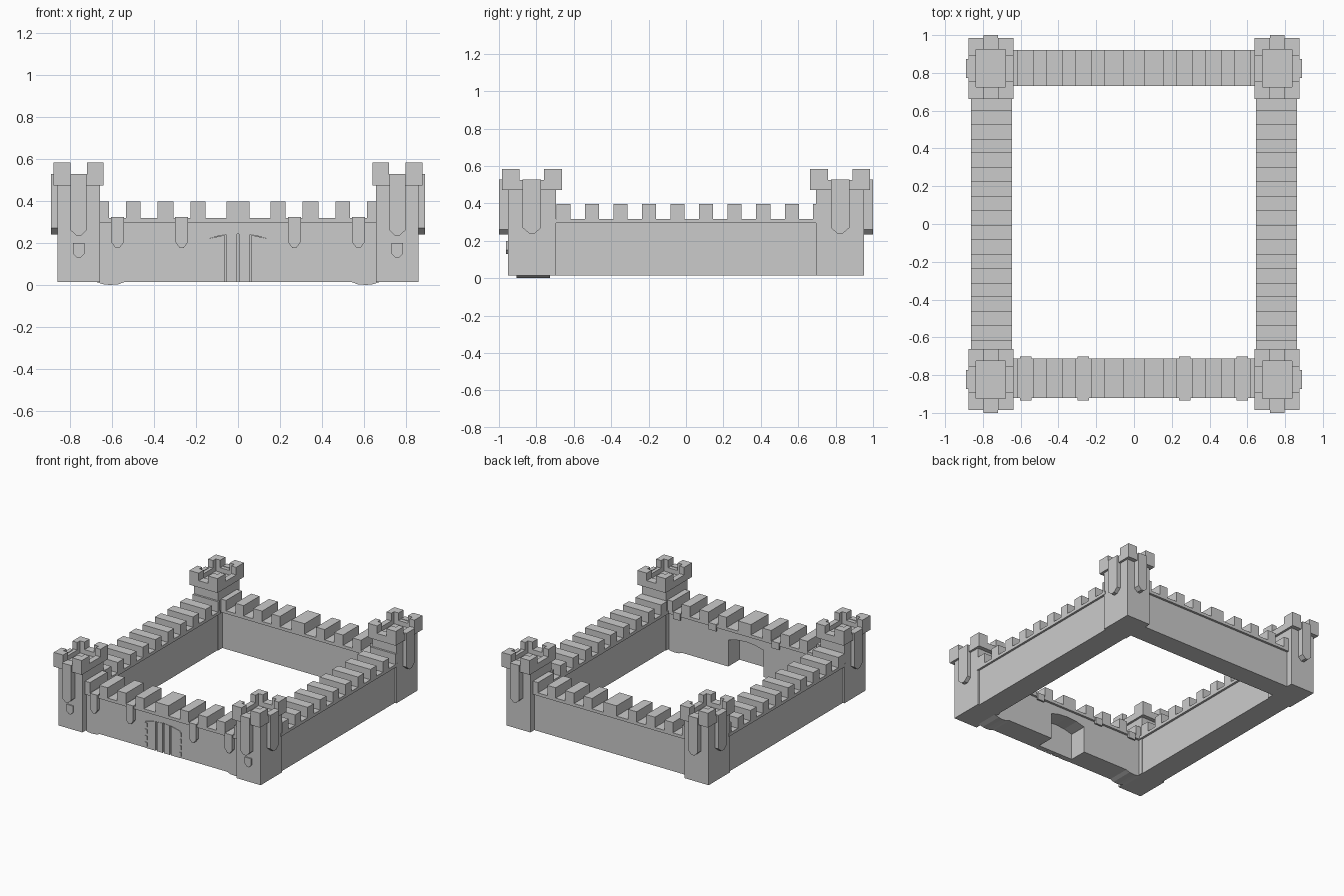
import bpy, bmesh
from mathutils import Vector

if "Cube" in bpy.data.objects:
    bpy.data.objects.remove(bpy.data.objects["Cube"])


def make(name, parts):
    """Each part is (2D outline, axis, start, end), extruded along the axis; all joined into one object."""
    bm = bmesh.new()
    for pts, axis, a, b in parts:
        def co(p, t):
            return {'x': (t, p[0], p[1]), 'y': (p[0], t, p[1]), 'z': (p[0], p[1], t)}[axis]
        lo = [bm.verts.new(co(p, a)) for p in pts]
        hi = [bm.verts.new(co(p, b)) for p in pts]
        n = len(pts)
        faces = [bm.faces.new(lo), bm.faces.new(hi)]
        for i in range(n):
            j = (i + 1) % n
            faces.append(bm.faces.new((lo[i], lo[j], hi[j], hi[i])))
        bmesh.ops.recalc_face_normals(bm, faces=faces)
    me = bpy.data.meshes.new(name)
    bm.to_mesh(me)
    bm.free()
    ob = bpy.data.objects.new(name, me)
    bpy.context.collection.objects.link(ob)
    return ob


def box(x0, x1, y0, y1, z0, z1):
    x0, x1 = sorted((x0, x1))
    y0, y1 = sorted((y0, y1))
    return ([(x0, y0), (x1, y0), (x1, y1), (x0, y1)], 'z', z0, z1)


def pennant(c, w, top, side, tip):
    """Hanging banner outline with a clipped pointed end."""
    return [(c - w, top), (c + w, top), (c + w, side), (c + w * .3, tip),
            (c - w * .3, tip), (c - w, side)]


BASE, FLOOR, CAP, WALL_TOP = .014, .318, .295, .397
TX, TY = .758, .824          # tower centre

for sx, xn in ((-1, "left"), (1, "right")):
    for sy, yn in ((-1, "front"), (1, "back")):
        cx, cy = sx * TX, sy * TY
        tag = f"{yn}_{xn}"
        # Tower shaft
        make("tower_shaft_" + tag, [box(cx - .102, cx + .102, cy - .129, cy + .129, BASE, .48)])
        # Tower head: solid floor, low parapet ring, raised L-shaped corners
        hx, hy, ix, iy, gx, gy = .119, .161, .078, .1, .04, .066
        parts = [box(cx - hx, cx + hx, cy - hy, cy + hy, .473, .49)]
        for s in (-1, 1):
            parts.append(box(cx - gx, cx + gx, cy + s * iy, cy + s * hy, .49, .525))
            parts.append(box(cx + s * ix, cx + s * hx, cy - gy, cy + gy, .49, .525))
            for t in (-1, 1):
                ell = [(gx, hy), (hx, hy), (hx, gy), (ix, gy), (ix, iy), (gx, iy)]
                parts.append(([(cx + s * p, cy + t * q) for p, q in ell], 'z', .49, .583))
        make("tower_battlement_" + tag, parts)
        # Banners draped over the two outer sides
        yo, xo = cy + sy * .129, cx + sx * .102
        make("tower_banner_" + tag, [
            (pennant(cx, .038, .529, .26, .235), 'y', yo, sy * 1.0),
            (pennant(cy, .05, .529, .27, .24), 'x', xo, sx * .89),
        ])
        # Small shield on the front towers
        if sy < 0:
            make("tower_shield_" + tag, [(pennant(cx, .028, .2, .15, .13), 'y', -.953, -.962)])


def merlon_wall(name, along_x, a, b, spans, ends):
    """Overhanging walkway slab with merlons across its full thickness."""
    def put(u0, u1, z0, z1):
        return box(u0, u1, a, b, z0, z1) if along_x else box(a, b, u0, u1, z0, z1)
    parts = [put(-ends, ends, CAP, FLOOR)]
    parts += [put(u0, u1, FLOOR, WALL_TOP) for u0, u1 in spans]
    make(name, parts)


half = [(.154, .226), (.306, .382), (.463, .534), (.613, .67)]
x_spans = [(-.055, .055)] + half + [(-b, -a) for a, b in half]
y_spans = [(-.692 + .1525 * i, -.617 + .1525 * i) for i in range(9)] + [(.68, .7)]

# Wall tops
merlon_wall("front_wall_top", True, -.922, -.711, x_spans, .67)
merlon_wall("back_wall_top", True, .73, .922, x_spans, .67)
merlon_wall("left_wall_top", False, -.863, -.645, y_spans, .71)
merlon_wall("right_wall_top", False, .645, .863, y_spans, .71)

# Plain walls
make("back_wall", [box(-.67, .67, .747, .905, BASE, CAP)])
make("left_wall", [box(-.847, -.662, -.71, .71, BASE, CAP)])
make("right_wall", [box(.847, .662, -.71, .71, BASE, CAP)])

# Front wall with arched gateway and slightly bulging feet near the towers
arch = [(.15, BASE), (.15, .218), (.08, .236), (0, .243)]
foot = [(.675, BASE), (.64, .003), (.61, 0), (.57, .003), (.54, BASE)]
right = [(.675, CAP)] + foot + arch
outline = right + [(-x, z) for x, z in reversed(right[:-1])]
make("front_wall", [(outline, 'y', -.905, -.728)])


# Gate planks following the arch, with narrow gaps in front of a backing panel
def arch_z(x):
    x = abs(x)
    return .243 - x * .0875 if x < .08 else .236 - (x - .08) * .257


planks = []
edges = [-.15, -.06, 0, .06, .15]
for x0, x1 in zip(edges[:-1], edges[1:]):
    l, r = x0 + (.005 if x0 > -.15 else 0), x1 - (.005 if x1 < .15 else 0)
    planks.append(([(l, BASE), (r, BASE), (r, arch_z(r)), (l, arch_z(l))], 'y', -.908, -.885))
full = arch + [(-x, z) for x, z in reversed(arch[:-1])]
planks.append((full, 'y', -.885, -.865))
make("gate", planks)

# Toothed stones along the gate sides
stones = []
for s in (-1, 1):
    for i in range(4):
        z = .03 + i * .05
        stones.append(box(s * .135, s * .155, -.912, -.88, z, z + .03))
make("gate_side_stones", stones)

# Small banners over the front wall crenels, draped on both sides
flags = []
for c in (-.573, -.268, .268, .573):
    flags.append((pennant(c, .031, .322, .205, .176), 'y', -.935, -.9))
    flags.append(box(c - .031, c + .031, -.935, -.702, FLOOR - .004, .323))
    flags.append(box(c - .031, c + .031, -.715, -.702, .27, .32))
make("front_wall_banners", flags)
